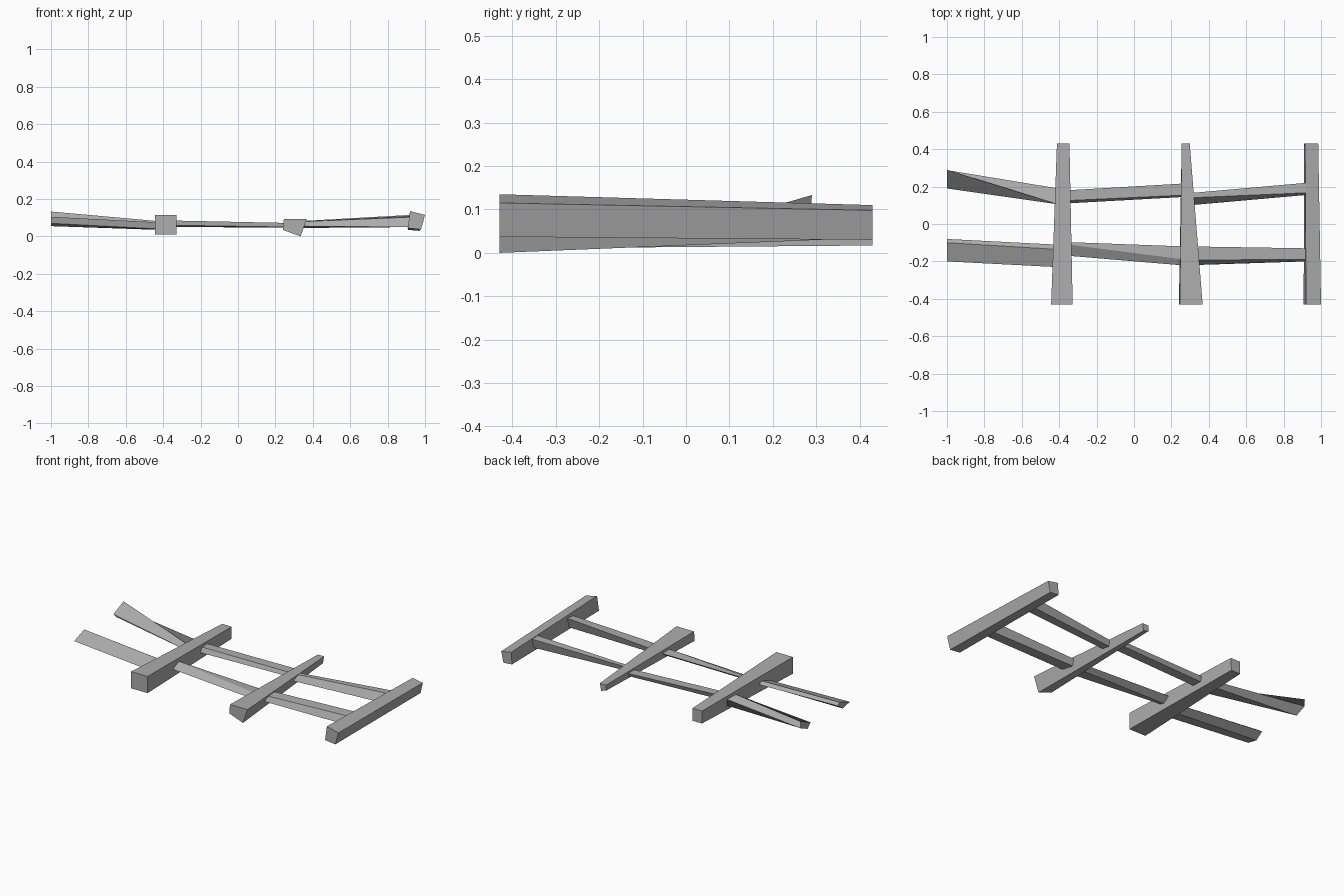
import bpy
import bmesh

cube = bpy.data.objects.get("Cube")
if cube:
    bpy.data.objects.remove(cube, do_unlink=True)

grey = bpy.data.materials.new("plain grey")
grey.use_nodes = True
colour = (0.42, 0.42, 0.42, 1)
grey.diffuse_color = colour
grey.node_tree.nodes["Principled BSDF"].inputs["Base Color"].default_value = colour


def beam(name, start, end):
    """Rough hewn beam: a loft between two four-cornered ends."""
    bm = bmesh.new()
    a = [bm.verts.new(p) for p in start]
    b = [bm.verts.new(p) for p in end]
    bm.faces.new(a)
    bm.faces.new(b[::-1])
    for i in range(4):
        j = (i + 1) % 4
        bm.faces.new((a[i], b[i], b[j], a[j]))
    bmesh.ops.recalc_face_normals(bm, faces=bm.faces)
    mesh = bpy.data.meshes.new(name)
    bm.to_mesh(mesh)
    bm.free()
    mesh.materials.append(grey)
    obj = bpy.data.objects.new(name, mesh)
    bpy.context.collection.objects.link(obj)


def tie(name, front, back):
    beam(name, [(x, -0.43, z) for x, z in front], [(x, 0.43, z) for x, z in back])


def rail(name, x0, x1, right, left):
    beam(name, [(x0, y, z) for y, z in right], [(x1, y, z) for y, z in left])


# Cross ties, corners given as (x, z)
tie("right_tie",
    [(-.443, .01), (-.328, .01), (-.328, .115), (-.443, .115)],
    [(-.412, .017), (-.348, .017), (-.345, .095), (-.412, .095)])
tie("middle_tie",
    [(.24, .035), (.335, 0), (.367, .092), (.245, .092)],
    [(.255, .045), (.29, .035), (.298, .08), (.255, .08)])
tie("left_tie",
    [(.907, .045), (.978, .037), (1, .115), (.92, .135)],
    [(.91, .035), (.97, .03), (.985, .098), (.915, .11)])

# Back rail pieces, corners given as (y, z)
rail("back_rail_right", -1, -.405,
     [(.19, .09), (.29, .133), (.288, .09), (.22, .06)],
     [(.115, .035), (.105, .08), (.19, .08), (.19, .04)])
rail("back_rail_middle", -.36, .275,
     [(.11, .055), (.125, .085), (.18, .085), (.17, .055)],
     [(.145, .05), (.155, .072), (.217, .072), (.205, .05)])
rail("back_rail_left", .295, .92,
     [(.10, .055), (.14, .08), (.165, .08), (.15, .05)],
     [(.155, .055), (.167, .115), (.22, .112), (.21, .055)])

# Front rail pieces
rail("front_rail_right", -1, -.42,
     [(-.2, .07), (-.1, .105), (-.08, .09), (-.13, .055)],
     [(-.23, .04), (-.135, .075), (-.11, .06), (-.16, .035)])
rail("front_rail_middle", -.35, .27,
     [(-.17, .06), (-.11, .085), (-.097, .08), (-.14, .05)],
     [(-.222, .05), (-.19, .072), (-.12, .07), (-.15, .048)])
rail("front_rail_left", .31, .92,
     [(-.22, .055), (-.192, .078), (-.12, .078), (-.14, .045)],
     [(-.2, .05), (-.19, .103), (-.13, .11), (-.14, .05)])
